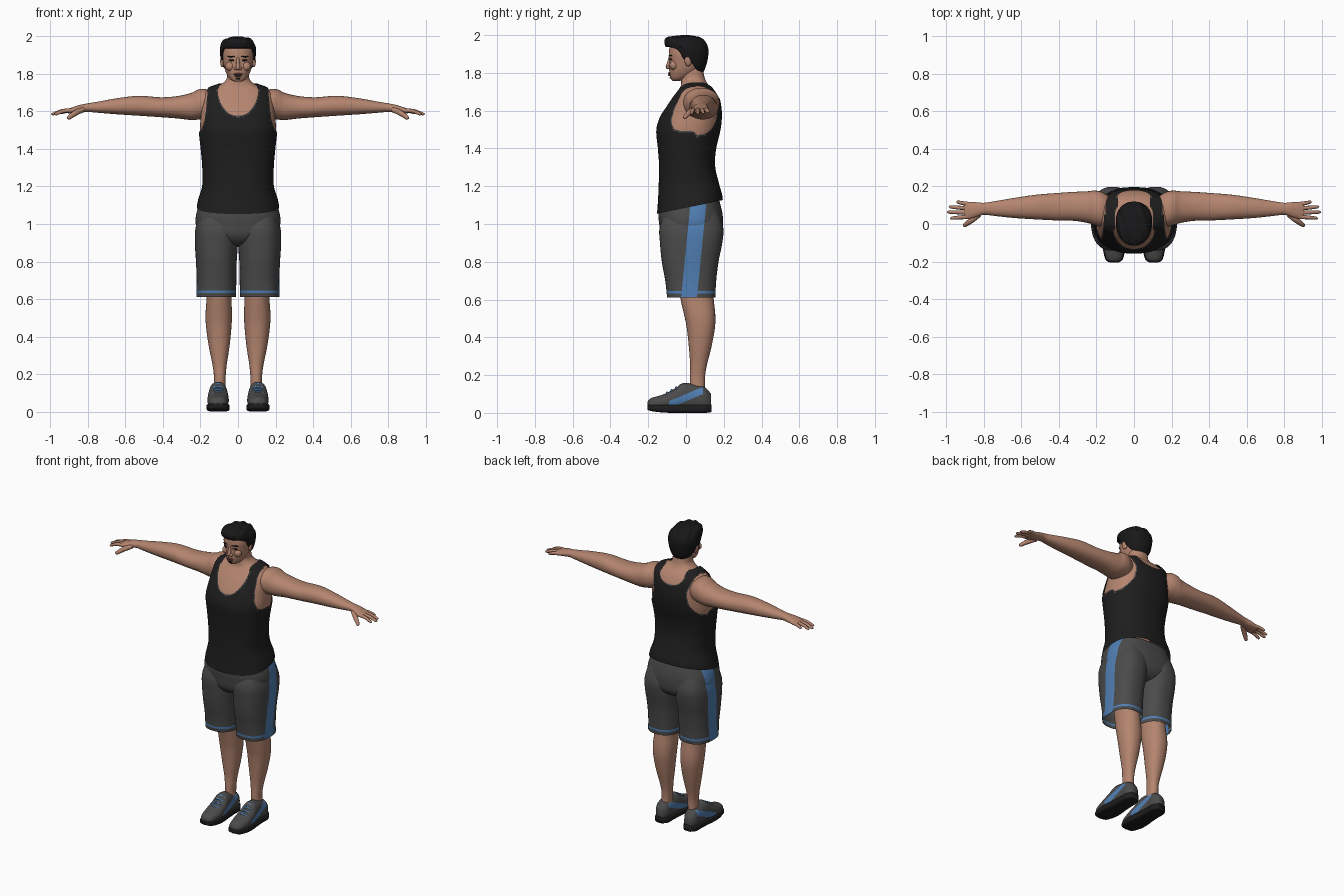
import bpy, bmesh, math
from mathutils import Vector, Matrix

if "Cube" in bpy.data.objects:
    bpy.data.objects.remove(bpy.data.objects["Cube"])


def material(name, r, g, b):
    m = bpy.data.materials.new(name)
    m.diffuse_color = (r, g, b, 1)
    m.use_nodes = True
    m.node_tree.nodes["Principled BSDF"].inputs["Base Color"].default_value = m.diffuse_color
    return m


SKIN = material("skin", 0.46, 0.235, 0.16)
BLACK = material("shirt black", 0.013, 0.013, 0.013)
GREY = material("shorts grey", 0.07, 0.07, 0.07)
BLUE = material("trim blue", 0.08, 0.21, 0.45)
HAIR = material("hair black", 0.009, 0.009, 0.01)
LIP = material("lip brown", 0.25, 0.09, 0.07)


def finish(name, bm, mats):
    bmesh.ops.recalc_face_normals(bm, faces=bm.faces)
    for f in bm.faces:
        f.smooth = True
    me = bpy.data.meshes.new(name)
    bm.to_mesh(me)
    bm.free()
    for m in mats:
        me.materials.append(m)
    ob = bpy.data.objects.new(name, me)
    bpy.context.collection.objects.link(ob)
    return ob


def spline(secs, sub):
    """Catmull-Rom interpolation of section tuples."""
    out = []
    for i in range(len(secs) - 1):
        a, b, c, d = secs[max(i - 1, 0)], secs[i], secs[i + 1], secs[min(i + 2, len(secs) - 1)]
        for k in range(sub):
            t = k / sub
            out.append([0.5 * (2 * q + (r - p) * t + (2 * p - 5 * q + 4 * r - s) * t * t
                               + (3 * q - p - 3 * r + s) * t ** 3) for p, q, r, s in zip(a, b, c, d)])
    return out + [list(secs[-1])]


def loft(name, secs, mats, axis=2, side=1, n=48, sub=6, p=2.2, caps=True,
         keep=None, cuts=(), paint=None, trim=None):
    """Skin superellipse sections (t, a0, a1, b0, b1, tilt) placed along an axis."""
    bm = bmesh.new()
    rings = []
    for s in spline([tuple(q) + (0,) * (6 - len(q)) for q in secs], sub):
        t, a0, a1, b0, b1, tilt = s
        ring = []
        for k in range(n):
            an = math.tau * k / n
            c, d = math.cos(an), math.sin(an)
            u = math.copysign(abs(c) ** (2 / p), c) * (a1 - a0) / 2
            v = math.copysign(abs(d) ** (2 / p), d) * (b1 - b0) / 2
            a, b, h = (a0 + a1) / 2 + u, (b0 + b1) / 2 + v, t + tilt * v
            x, y, z = {0: (h, a, b), 1: (a, h, b), 2: (a, b, h)}[axis]
            ring.append(bm.verts.new((x * side, y, z)))
        rings.append(ring)
    for r, q in zip(rings, rings[1:]):
        for k in range(n):
            bm.faces.new((r[k], r[(k + 1) % n], q[(k + 1) % n], q[k]))
    if caps:
        bm.faces.new(rings[0])
        bm.faces.new(rings[-1])
    for co, no in cuts:
        bmesh.ops.bisect_plane(bm, geom=bm.verts[:] + bm.edges[:] + bm.faces[:], plane_co=co, plane_no=no)
    if keep:
        bad = [f for f in bm.faces if not keep(*f.calc_center_median())]
        bmesh.ops.delete(bm, geom=bad, context='FACES')
        for _ in range(8):      # smooth the cut edge
            new = {}
            for v in bm.verts:
                nb = [e.other_vert(v).co for e in v.link_edges if e.is_boundary]
                if len(nb) == 2:
                    new[v] = v.co * 0.5 + (nb[0] + nb[1]) * 0.25
            for v, co in new.items():
                v.co = co
    if paint:
        for f in bm.faces:
            f.material_index = paint(f.calc_center_median())
    if trim:
        for f in bm.faces:
            if f.calc_center_median().z > trim and any(e.is_boundary for e in f.edges):
                f.material_index = 1
    return finish(name, bm, mats)


def blob(name, loc, size, mat, rot=0):
    bm = bmesh.new()
    m = Matrix.Translation(loc) @ Matrix.Rotation(rot, 4, 'Z') @ Matrix.Diagonal((*size, 1))
    bmesh.ops.create_uvsphere(bm, u_segments=20, v_segments=12, radius=1, matrix=m)
    return finish(name, bm, [mat])


def tube(name, pts, radii, mat):
    """Rounded tube through a few points."""
    cu = bpy.data.curves.new(name, 'CURVE')
    cu.dimensions = '3D'
    cu.bevel_depth = 1
    cu.bevel_resolution = 3
    cu.use_fill_caps = True
    sp = cu.splines.new('POLY')
    path = spline([(*q, r) for q, r in zip(pts, radii)], 5)
    sp.points.add(len(path) - 1)
    for q, c in zip(sp.points, path):
        q.co = (*c[:3], 1)
        q.radius = c[3]
    sp.use_smooth = True
    cu.materials.append(mat)
    ob = bpy.data.objects.new(name, cu)
    bpy.context.collection.objects.link(ob)
    return ob


def ramp(v, pts):
    for (a, p), (b, q) in zip(pts, pts[1:]):
        if v <= b:
            return p + (q - p) * max(0, (v - a) / (b - a))
    return pts[-1][1]


# Torso and neck, then the tank top as a shell cut from the same form
TORSO = [(z, -w, w, f, b, t) for z, w, f, b, t in (
    (1.09, .213, -.147, .188, .21), (1.13, .205, -.143, .183, .18), (1.21, .183, -.138, .165, .09),
    (1.31, .184, -.136, .147, 0), (1.40, .192, -.142, .153, 0), (1.50, .202, -.150, .176, 0),
    (1.58, .198, -.125, .183, 0), (1.65, .193, -.085, .175, 0), (1.695, .183, -.052, .155, 0),
    (1.722, .148, -.032, .135, 0), (1.742, .095, -.026, .115, 0), (1.77, .063, -.026, .10, 0),
    (1.81, .058, -.03, .092, 0), (1.86, .056, -.04, .085, 0))]


def in_shirt(x, y, z):
    x = abs(x)
    if z > 1.75:
        return False
    if y < .05:
        neck = x < .102 if z > 1.72 else (x / .108) ** 2 + ((z - 1.72) / .145) ** 2 < 1
        arm = ramp(z, [(1.47, .25), (1.5, .195), (1.55, .178), (1.64, .166), (1.74, .16)])
    else:
        neck = x < .085 if z > 1.72 else (x / .09) ** 2 + ((z - 1.72) / .06) ** 2 < 1
        arm = ramp(z, [(1.45, .25), (1.48, .18), (1.54, .137), (1.62, .12), (1.74, .155)])
    return not neck and x < arm


loft("torso", TORSO[3:], [SKIN], n=64, p=2.35)
g = .007
loft("tank_top", [(z, a - g, b + g, c - g, d + g, t) for z, a, b, c, d, t in
                  [(q[0] + (g if q[0] > 1.68 else 0), *q[1:]) for q in TORSO]],
     [BLACK, GREY], n=160, sub=12, p=2.35, caps=False, keep=in_shirt, trim=1.4)

# Shorts: hip piece and two legs, with side stripes and hem lines
SLOPE = Vector((0, 1, -.1)).normalized()
CUTS = [(Vector((0, y, .65)), SLOPE) for y in (-.022, .062)] + \
       [(Vector((0, 0, z)), Vector((0, 0, 1))) for z in (.632, .646)]


def shorts_paint(c):
    s = c.y - (c.z - .65) * .1
    return int((-.022 < s < .062 and abs(c.x) > .15) or .632 < c.z < .646)


loft("shorts_hips", [(z, -w, w, f, b) for z, w, f, b in (
    (.885, .05, -.05, .09), (.90, .12, -.10, .15), (.94, .20, -.132, .187), (1.0, .225, -.142, .196),
    (1.06, .221, -.146, .192), (1.13, .198, -.135, .175))],
    [GREY, BLUE], n=80, p=2.5, cuts=CUTS[:2], paint=shorts_paint)

for s, side in ((1, "left"), (-1, "right")):
    loft(side + "_shorts_leg", [
        (.61, .01, .222, -.10, .155), (.70, .009, .22, -.11, .16), (.80, .007, .224, -.128, .172),
        (.90, 0, .23, -.138, .192), (.98, 0, .226, -.14, .197), (1.07, .02, .2, -.11, .17)],
        [GREY, BLUE], side=s, n=64, p=2.45, caps=False, cuts=CUTS, paint=shorts_paint)
    loft(side + "_lower_leg", [
        (.08, .068, .13, .02, .10), (.18, .066, .128, .02, .10), (.25, .06, .136, .022, .11),
        (.35, .045, .156, .015, .135), (.45, .035, .17, .004, .153), (.52, .032, .173, -.01, .155),
        (.60, .035, .168, -.028, .147), (.70, .035, .17, -.04, .14)], [SKIN], side=s)

    # Shoes: sole, upper with a blue side panel, laces
    shoe = ((-.203, .018, .06), (-.185, .042, .078), (-.12, .056, .098), (-.06, .055, .128), (-.015, .05, .158),
            (.05, .046, .15), (.10, .045, .135), (.133, .026, .10))
    loft(side + "_shoe_upper", [(y, .106 - w, .106 + w, .015, h) for y, w, h in shoe], [GREY, BLUE], axis=1,
         side=s, p=2.3, n=64, sub=8,
         cuts=[(Vector((0, 0, z)), Vector((0, -.42, 1))) for z in (.062, .1)],
         paint=lambda c: int(.062 < c.z - .42 * c.y < .1 and -.09 < c.y < .09 and abs(abs(c.x) - .106) > .025))
    loft(side + "_shoe_sole", [(y * 1.01, .106 - w - .005, .106 + w + .005, z, .045) for (y, w, h), z in
                               zip(shoe, (.02, .01, .002, 0, 0, 0, 0, .004))], [BLACK], axis=1, side=s, p=4)
    for i in range(4):
        y, z = -.10 + i * .024, .107 + i * .0135
        tube(side + "_lace", [(s * (.106 + d), y, z - abs(d) * .35) for d in (-.028, 0, .028)], [.006] * 3, BLUE)

    # Arm and palm
    loft(side + "_arm", [(x, y - a, y + a, z - b, z + b) for x, y, z, a, b in (
        (.12, .07, 1.635, .07, .06), (.17, .078, 1.64, .092, .078), (.21, .086, 1.637, .092, .08),
        (.25, .09, 1.626, .084, .072), (.32, .094, 1.622, .077, .06), (.41, .092, 1.622, .073, .053),
        (.53, .09, 1.63, .065, .053), (.65, .085, 1.627, .052, .042), (.75, .082, 1.622, .038, .029),
        (.80, .081, 1.62, .032, .023), (.84, .077, 1.614, .039, .021), (.88, .072, 1.606, .045, .017),
        (.905, .071, 1.602, .042, .012))], [SKIN], axis=0, side=s)
    # Fingers and thumb
    for nm, y0, x1, y1, z1 in (("little", .105, .945, .117, 1.59), ("ring", .083, .983, .091, 1.585),
                               ("middle", .061, .992, .063, 1.583), ("index", .039, .976, .031, 1.583)):
        tube(f"{side}_{nm}_finger", [(s * .875, y0, 1.606), (s * (.88 + x1) / 2, (y0 + y1) / 2, 1.602),
                                     (s * (x1 - .006), y1, z1 + .003), (s * x1, y1, z1)],
             [.012, .0105, .008, .003], SKIN)
    tube(side + "_thumb", [(s * .825, .05, 1.61), (s * .865, .02, 1.592), (s * .90, -.005, 1.567),
                           (s * .907, -.01, 1.56)], [.014, .015, .011, .004], SKIN)

    # Ears, eyes, brows
    blob(side + "_ear", (s * .083, .012, 1.865), (.011, .02, .03), SKIN, s * .3)
    blob(side + "_eye", (s * .035, -.0815, 1.872), (.016, .005, .005), HAIR, s * .3)
    blob(side + "_brow", (s * .037, -.083, 1.892), (.022, .005, .004), HAIR, s * .35)
    blob(side + "_cheek", (s * .042, -.065, 1.84), (.026, .022, .025), SKIN)
    blob(side + "_nostril", (s * .012, -.092, 1.829), (.01, .011, .009), SKIN)

# Head and face
loft("head", [(z, -w, w, f, b) for z, w, f, b in (
    (1.758, .018, -.072, -.03), (1.768, .038, -.08, 0), (1.79, .055, -.086, .04), (1.82, .069, -.089, .075),
    (1.86, .079, -.088, .095), (1.90, .083, -.091, .10), (1.94, .079, -.085, .098), (1.97, .06, -.06, .08),
    (1.985, .02, -.02, .03))], [SKIN], p=2.2)
tube("nose", [(0, -.085, 1.885), (0, -.09, 1.855), (0, -.096, 1.832), (0, -.094, 1.824)],
     [.007, .010, .012, .007], SKIN)
blob("upper_lip", (0, -.087, 1.799), (.024, .008, .005), LIP)
blob("mouth_line", (0, -.089, 1.794), (.022, .0055, .0025), HAIR)
blob("lower_lip", (0, -.086, 1.788), (.02, .009, .005), LIP)
blob("chin_beard", (0, -.081, 1.774), (.014, .006, .005), HAIR)


# Hair cap, swept up at the front
def in_hair(x, y, z):
    return z > ramp(y, [(-.075, 1.936), (-.045, 1.925), (-.025, 1.90), (-.012, 1.868), (.012, 1.872),
                        (.035, 1.85), (.055, 1.815), (.09, 1.805)])


hair = loft("hair", [(z, -w, w, f, b) for z, w, f, b in (
    (1.795, .056, -.03, .09), (1.84, .08, -.06, .107), (1.88, .092, -.085, .116), (1.92, .097, -.096, .119),
    (1.95, .093, -.113, .111), (1.975, .08, -.112, .092), (1.99, .056, -.088, .062), (1.998, .02, -.04, .02))],
    [HAIR], n=96, sub=10, p=2.2, keep=in_hair)
for v in hair.data.vertices:
    if v.co.z > 1.94:
        v.co.z += .004 * math.sin(v.co.x * 130 + v.co.y * 40) * (1 if v.co.z < 1.99 else .4)
mod = hair.modifiers.new("thickness", 'SOLIDIFY')
mod.thickness = .012
mod.offset = -1
